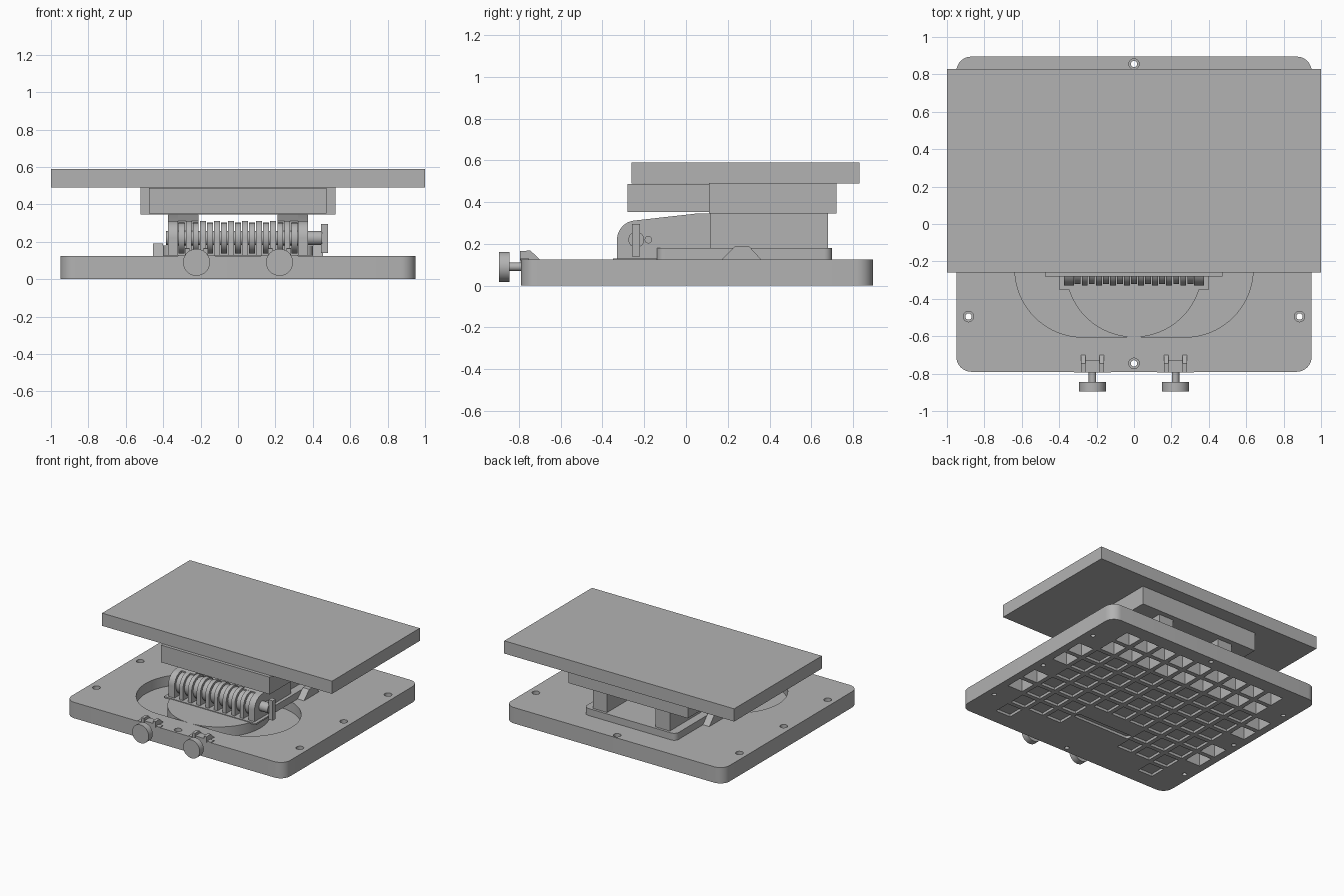
import bpy, bmesh, math
from mathutils import Matrix

if "Cube" in bpy.data.objects:
    bpy.data.objects.remove(bpy.data.objects["Cube"])

grey = bpy.data.materials.new("plain_grey")
grey.diffuse_color = (0.45, 0.45, 0.45, 1)
grey.use_nodes = True
grey.node_tree.nodes["Principled BSDF"].inputs["Base Color"].default_value = grey.diffuse_color


def finish(name, bm, smooth=False):
    bmesh.ops.recalc_face_normals(bm, faces=bm.faces)
    me = bpy.data.meshes.new(name)
    bm.to_mesh(me)
    bm.free()
    ob = bpy.data.objects.new(name, me)
    bpy.context.collection.objects.link(ob)
    me.materials.append(grey)
    if smooth:
        bpy.ops.object.select_all(action='DESELECT')
        ob.select_set(True)
        bpy.context.view_layer.objects.active = ob
        bpy.ops.object.shade_smooth_by_angle(angle=math.radians(35))
    return ob


def add_box(bm, x0, x1, y0, y1, z0, z1):
    m = Matrix.Translation(((x0+x1)/2, (y0+y1)/2, (z0+z1)/2)) @ Matrix.Diagonal((x1-x0, y1-y0, z1-z0, 1))
    bmesh.ops.create_cube(bm, size=1, matrix=m)


def add_prism(bm, pts, axis, a, b):
    """Extrude a 2D outline along x or z between a and b."""
    put = (lambda p, t: (t, p[0], p[1])) if axis == 'x' else (lambda p, t: (p[0], p[1], t))
    lo, hi = [[bm.verts.new(put(p, t)) for p in pts] for t in (a, b)]
    bm.faces.new(lo)
    bm.faces.new(hi)
    for i in range(len(pts)):
        j = (i+1) % len(pts)
        bm.faces.new((lo[i], lo[j], hi[j], hi[i]))


def add_cyl(bm, axis, c, r, a, b, n=32):
    """Cylinder along an axis; c holds the two other coordinates."""
    if axis == 'y':
        rot = Matrix.Rotation(math.pi/2, 4, 'X')
        loc = (c[0], (a+b)/2, c[1])
    elif axis == 'x':
        rot = Matrix.Rotation(math.pi/2, 4, 'Y')
        loc = ((a+b)/2, c[0], c[1])
    else:
        rot = Matrix()
        loc = (c[0], c[1], (a+b)/2)
    bmesh.ops.create_cone(bm, cap_ends=True, segments=n, radius1=r, radius2=r, depth=b-a,
                          matrix=Matrix.Translation(loc) @ rot)


def arc(cx, cy, r, d0, d1, n):
    return [(cx + r*math.cos(math.radians(d0+(d1-d0)*i/n)),
             cy + r*math.sin(math.radians(d0+(d1-d0)*i/n))) for i in range(n+1)]


def rounded(x0, x1, y0, y1, r, n=8):
    return (arc(x1-r, y0+r, r, -90, 0, n) + arc(x1-r, y1-r, r, 0, 90, n)
            + arc(x0+r, y1-r, r, 90, 180, n) + arc(x0+r, y0+r, r, 180, 270, n))


def box_part(name, *dims):
    bm = bmesh.new()
    add_box(bm, *dims)
    return finish(name, bm)


def cut(target, bm, name):
    cutter = finish(name, bm)
    mod = target.modifiers.new(name, 'BOOLEAN')
    mod.operation, mod.solver, mod.object = 'DIFFERENCE', 'EXACT', cutter
    bpy.context.view_layer.objects.active = target
    bpy.ops.object.modifier_apply(modifier=name)
    bpy.data.objects.remove(cutter)


# base plate
bm = bmesh.new()
add_prism(bm, rounded(-0.95, 0.95, -0.79, 0.895, 0.08), 'z', 0, 0.125)
base = finish("base_plate", bm)

# two crescent recesses left and right of a round centre
R, OFF, CY = 0.365, 0.272, -0.24
bm = bmesh.new()
for s in (-1, 1):
    outer = [(0.006, CY-R)] + arc(OFF, CY, R, -90, 90, 40) + [(0.006, CY+R)]
    inner = arc(0, CY, R, 89, -89, 40)
    add_prism(bm, [(s*x, y) for x, y in outer + inner[1:-1]], 'z', 0.045, 0.2)
cut(base, bm, "crescent_cutter")

# screw holes with counterbores
holes = [(0, 0.855), (0, -0.745)] + [(s*0.885, y) for s in (-1, 1) for y in (-0.495, 0.05, 0.6)]
bm = bmesh.new()
for h in holes:
    add_cyl(bm, 'z', h, 0.017, -0.1, 0.1, 16)
cut(base, bm, "hole_cutter")
bm = bmesh.new()
for h in holes:
    add_cyl(bm, 'z', h, 0.028, 0.09, 0.2, 24)
cut(base, bm, "counterbore_cutter")

# weight-saving pockets underneath, shallow below the recess area
bm = bmesh.new()
P, H = 0.165, 0.065
for i in range(-5, 6):
    for j in range(9):
        x, y = i*P, -0.60 + j*P
        near_hole = any(abs(x-hx) < H+0.03 and abs(y-hy) < H+0.03 for hx, hy in holes)
        corner = abs(i) == 5 and j in (0, 8)
        blank_front = abs(i) < 4 and j == 0
        slot = abs(i) < 2 and j in (1, 2)
        if near_hole or corner or blank_front or slot:
            continue
        deep = y > 0.4 or abs(x) > 0.7
        add_box(bm, x-H, x+H, y-H, y+H, -0.1, 0.1 if deep else 0.02)
add_prism(bm, rounded(-0.25, 0.25, -0.37, -0.32, 0.02, 4), 'z', -0.1, 0.02)
cut(base, bm, "pocket_cutter")
bpy.ops.object.select_all(action='DESELECT')
base.select_set(True)
bpy.context.view_layer.objects.active = base
bpy.ops.object.shade_smooth_by_angle(angle=math.radians(30))

# carriage plate on the base
bm = bmesh.new()
add_prism(bm, rounded(-0.4, 0.4, -0.14, 0.7, 0.04), 'z', 0.125, 0.18)
finish("carriage_plate", bm, True)
box_part("hinge_foot_plate", -0.4, 0.4, -0.35, -0.14, 0.118, 0.13)

# wedge stops beside the carriage
wedge = [(0.17, 0.125), (0.36, 0.125), (0.30, 0.19), (0.235, 0.19)]
for s, side in ((-1, "left"), (1, "right")):
    bm = bmesh.new()
    add_prism(bm, wedge, 'x', *sorted((s*0.40, s*0.455)))
    finish(side + "_wedge_stop", bm)

# side rails under the tray, tapering forward to the hinge
rail = [(0.68, 0.18), (0.68, 0.345), (0.05, 0.345), (-0.24, 0.312), (-0.24, 0.22), (0.10, 0.20), (0.12, 0.18)]
for s, side in ((-1, "left"), (1, "right")):
    bm = bmesh.new()
    add_prism(bm, rail, 'x', *sorted((s*0.21, s*0.335)))
    finish(side + "_support_rail", bm)

# hinge knuckles: footed ones alternate with round ones
HY, HZ = -0.238, 0.22
bm = bmesh.new()
n, x0 = 17, -0.32
w = 0.64/n
for k in range(n):
    a, b = x0 + k*w + 0.003, x0 + (k+1)*w - 0.003
    if k % 2:
        add_prism(bm, [(HY-0.092, 0.125)] + arc(HY, HZ, 0.092, 180, 0, 20) + [(HY+0.092, 0.125)], 'x', a, b)
    else:
        add_cyl(bm, 'x', (HY, HZ), 0.082, a, b)
finish("hinge_knuckles", bm, True)

# outer hinge cheeks, linked to the rails
bm = bmesh.new()
cheek = [(-0.33, 0.125)] + arc(HY, HZ, 0.092, 180, 95, 12) + [(0.05, 0.345), (0.12, 0.345), (0.12, 0.18),
                                                              (-0.14, 0.18), (-0.14, 0.125)]
for s in (-1, 1):
    add_prism(bm, cheek, 'x', *sorted((s*0.322, s*0.375)))
finish("hinge_cheeks", bm, True)

# hinge shaft with lever and locking pin
bm = bmesh.new()
add_cyl(bm, 'x', (HY, HZ), 0.038, -0.385, 0.45)
add_cyl(bm, 'x', (-0.18, HZ), 0.018, -0.38, 0.395, 20)
finish("hinge_shaft", bm, True)
box_part("shaft_lever", 0.445, 0.482, -0.258, -0.22, 0.14, 0.295)

# tray blocks and table top
box_part("front_tray_block", -0.475, 0.472, -0.28, 0.11, 0.352, 0.487)
box_part("rear_tray_block", -0.52, 0.52, 0.11, 0.72, 0.345, 0.49)
box_part("table_top", -1, 1, -0.26, 0.83, 0.49, 0.59)

# clamp screws with brackets on the front edge
for x, side in ((-0.222, "left"), (0.222, "right")):
    bm = bmesh.new()
    add_cyl(bm, 'y', (x, 0.09), 0.072, -0.895, -0.845, 40)
    add_cyl(bm, 'y', (x, 0.09), 0.02, -0.86, -0.72, 20)
    finish(side + "_clamp_knob", bm, True)
    bm = bmesh.new()
    prof = [(-0.795, 0.12), (-0.795, 0.165), (-0.745, 0.168), (-0.70, 0.125), (-0.70, 0.12)]
    for s in (-1, 1):
        add_prism(bm, prof, 'x', *sorted((x + s*0.038, x + s*0.062)))
        add_box(bm, *sorted((x + s*0.055, x + s*0.098)), -0.793, -0.752, 0.11, 0.13)
    add_box(bm, x-0.04, x+0.04, -0.793, -0.73, 0.12, 0.145)
    finish(side + "_clamp_bracket", bm)
